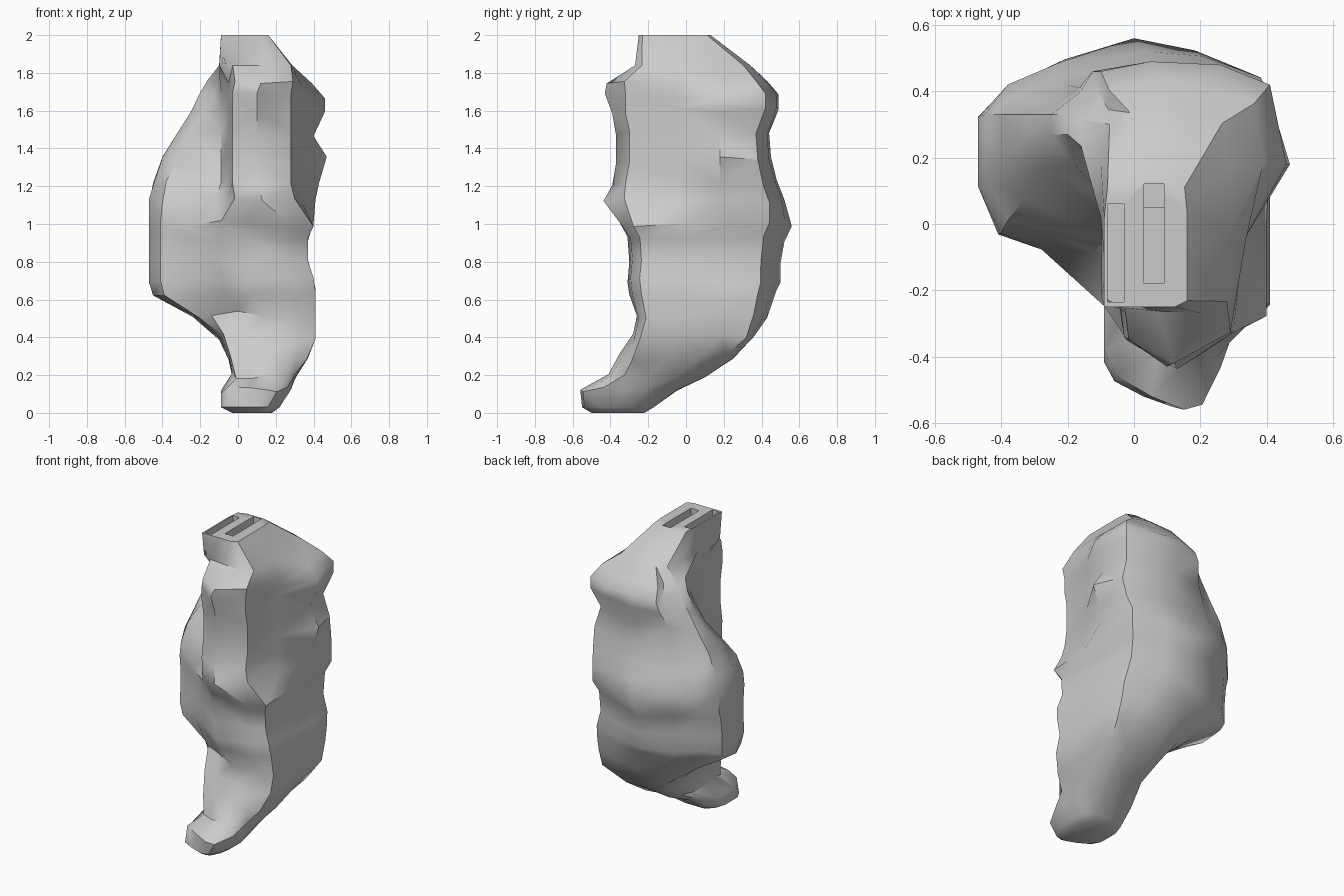
import bpy
import bmesh
import random
from mathutils import Vector

random.seed(4)
default_cube = bpy.data.objects.get("Cube")
if default_cube:
    bpy.data.objects.remove(default_cube, do_unlink=True)

# One plain grey material
stone = bpy.data.materials.new("stone grey")
stone.use_nodes = True
stone_colour = (0.6, 0.6, 0.6, 1)
stone.diffuse_color = stone_colour
stone.node_tree.nodes["Principled BSDF"].inputs["Base Color"].default_value = stone_colour

# Normalised outlines, all starting at the right flank and running past the front
WINGED = [(0, .53), (.07, .35), (.22, .3), (.44, .11), (.6, 0),
          (.88, .02), (1, .08), (1, .4), (1, .66), (.98, .87),
          (.75, .96), (.54, 1), (.3, .93), (.1, .84), (0, .74)]
BLOCK = [(0, .4), (0, .2), (0, 0), (.2, 0), (.5, 0),
         (.85, 0), (1, .05), (1, .4), (1, .75), (.97, .95),
         (.75, 1), (.5, 1), (.25, 1), (.04, .95), (0, .7)]
TOE = [(0, .5), (0, .35), (.1, .2), (.38, .08), (.65, 0),
       (.8, .03), (.95, .25), (1, .45), (1, .7), (.95, .9),
       (.75, 1), (.5, 1), (.25, 1), (.08, .9), (0, .7)]

# Levels: height, x range, y range, share of the second outline
FOOT = [(0, -.03, .18, -.5, -.22, 0),
        (.03, -.09, .22, -.55, -.17, 0),
        (.12, -.09, .28, -.56, -.05, 0),
        (.2, -.03, .31, -.41, .1, .4),
        (.3, -.05, .37, -.35, .25, .7)]
HIPS = [(.4, -.1, .41, -.28, .36, .2),
        (.52, -.24, .41, -.26, .43, .7),
        (.64, -.45, .41, -.3, .48, 1),
        (.7, -.47, .4, -.31, .5, 1),
        (.8, -.47, .37, -.3, .5, 1),
        (.92, -.47, .37, -.31, .52, 1),
        (1, -.47, .4, -.35, .56, 1)]
CHEST = [(1.12, -.47, .41, -.44, .52, .85),
         (1.22, -.45, .43, -.39, .48, 1),
         (1.34, -.4, .47, -.37, .45, 1),
         (1.48, -.33, .4, -.37, .44, 1),
         (1.6, -.25, .46, -.39, .49, 1),
         (1.68, -.2, .46, -.43, .49, 1)]
CROWN = [(1.75, -.16, .39, -.42, .43, .9),
         (1.84, -.1, .28, -.27, .34, .15),
         (2, -.09, .16, -.25, .13, 0)]


def scaled(template):
    """Outline that stretches a normalised template to the level's ranges."""
    def outline(left, right, front, back):
        return [Vector((left + u * (right - left), front + v * (back - front)))
                for u, v in template]
    return outline


def shouldered(left, right, front, back):
    """Narrow front column with a wing swept back on each side."""
    brow = max(front + .05, -.34)
    outer = min(right - .03, .41)
    reach = min(0, left + .32)
    points = [(left, .27 + reach), (left + .07, .18 + 1.3 * reach),
              (-.09, .08 + reach), (-.05, -.15),
              (-.03, brow), (.1, front), (.28, brow + .02), (.33, -.05),
              (right, .18), (outer, back - .07), (right - .2, back - .01),
              (.05, back), (left / 2, back - .03), (left + .09, back - .09),
              (left, .33)]
    return [Vector(point) for point in points]


def add_ring(bm, level, first, second):
    """Place one cross-section, mixing two outlines."""
    z, *ranges, share = level
    wobble = .02 if .1 < z < 1.8 else 0
    ring = []
    for a, b in zip(first(*ranges), second(*ranges)):
        x, y = a.lerp(b, share)
        ring.append(bm.verts.new((x, y, z + random.uniform(-wobble, wobble))))
    return ring


def make_body():
    """Loft all cross-sections into one closed, faceted body."""
    bm = bmesh.new()
    toe, block, winged = scaled(TOE), scaled(BLOCK), scaled(WINGED)
    rings = []
    for levels, first, second in ((FOOT, toe, block), (HIPS, block, winged),
                                  (CHEST, winged, shouldered),
                                  (CROWN, block, shouldered)):
        rings += [add_ring(bm, level, first, second) for level in levels]
    for low, high in zip(rings, rings[1:]):
        for i in range(len(low)):
            j = (i + 1) % len(low)
            bm.faces.new((low[i], low[j], high[j], high[i]))
    bm.faces.new(rings[0])
    bm.faces.new(rings[-1])
    bmesh.ops.recalc_face_normals(bm, faces=bm.faces)
    bmesh.ops.triangulate(bm, faces=bm.faces, quad_method='SHORT_EDGE')
    mesh = bpy.data.meshes.new("carved_body")
    bm.to_mesh(mesh)
    bm.free()
    body = bpy.data.objects.new("carved_body", mesh)
    bpy.context.collection.objects.link(body)
    mesh.materials.append(stone)
    return body


def carve(body, name, low, high):
    """Cut a box-shaped pocket between two corners."""
    low, high = Vector(low), Vector(high)
    bpy.ops.mesh.primitive_cube_add(size=1, location=(low + high) / 2)
    cutter = bpy.context.object
    cutter.name = name
    cutter.scale = high - low
    cutter.hide_render = True
    cutter.data.materials.append(stone)
    cut = body.modifiers.new(name, 'BOOLEAN')
    cut.operation = 'DIFFERENCE'
    cut.solver = 'EXACT'
    cut.object = cutter
    bpy.context.view_layer.objects.active = body
    bpy.ops.object.modifier_apply(modifier=name)
    bpy.data.objects.remove(cutter, do_unlink=True)


body = make_body()

# Slots in the crown
carve(body, "side_slot", (-.08, -.235, 1.85), (-.03, .06, 2.1))
carve(body, "middle_slot", (.03, -.18, 1.88), (.09, .05, 2.1))
carve(body, "middle_slot_step", (.03, .04, 1.95), (.09, .12, 2.1))

# Soft facets with crisp creases
bpy.ops.object.select_all(action='DESELECT')
body.select_set(True)
bpy.context.view_layer.objects.active = body
bpy.ops.object.shade_smooth_by_angle(angle=.75)
